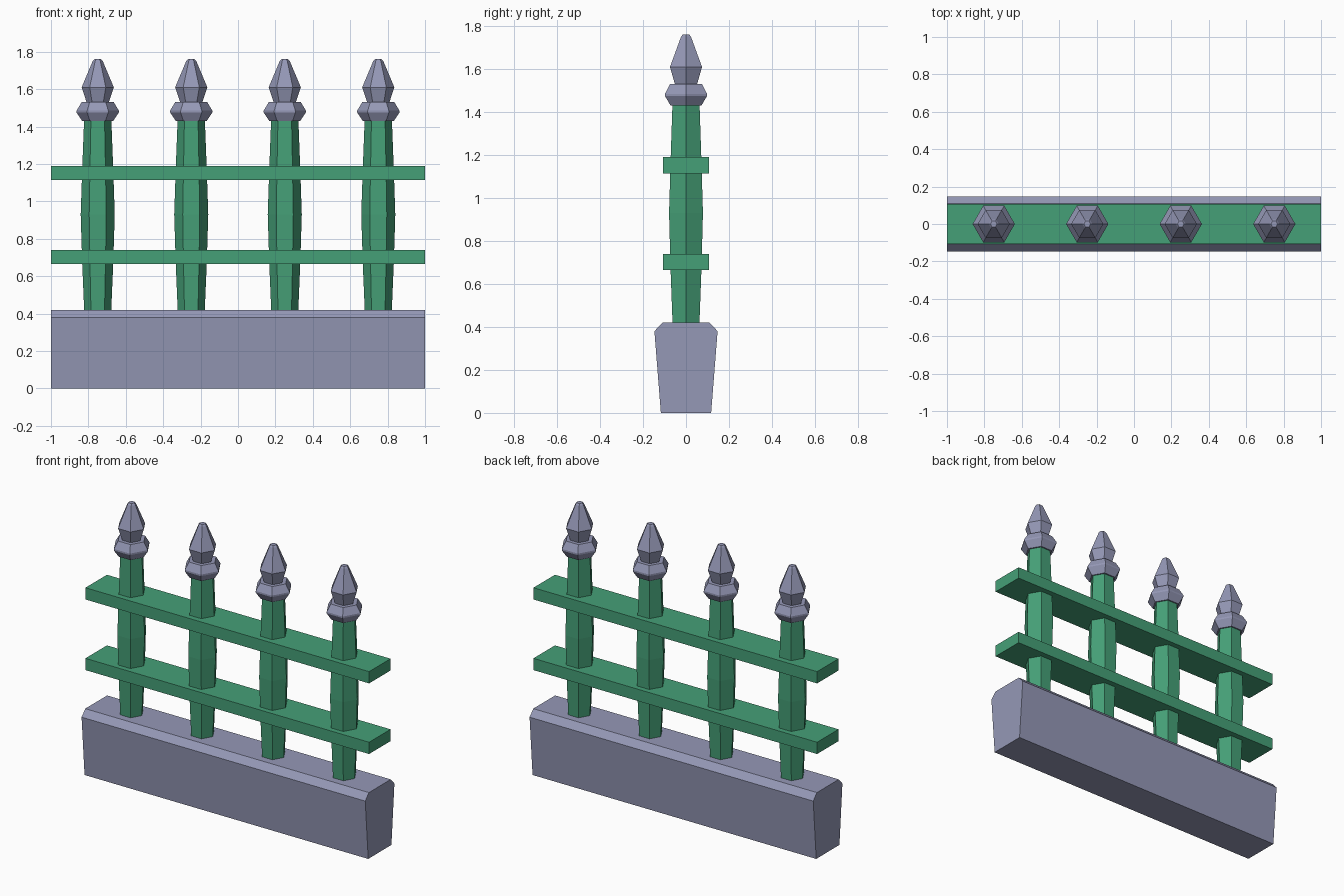
import bpy, bmesh, math

cube = bpy.data.objects.get("Cube")
if cube:
    bpy.data.objects.remove(cube, do_unlink=True)


def material(name, rgb):
    m = bpy.data.materials.new(name)
    m.use_nodes = True
    m.diffuse_color = (*rgb, 1)
    m.node_tree.nodes["Principled BSDF"].inputs["Base Color"].default_value = (*rgb, 1)
    return m


stone = material("lilac_grey_stone", (0.30, 0.315, 0.47))
green = material("green_paint", (0.06, 0.35, 0.185))


def loft(name, rings, mat, location=(0, 0, 0)):
    """Skin a stack of equal-length point rings and cap both ends."""
    bm = bmesh.new()
    loops = [[bm.verts.new(p) for p in ring] for ring in rings]
    for a, b in zip(loops, loops[1:]):
        for i in range(len(a)):
            j = (i + 1) % len(a)
            bm.faces.new((a[i], a[j], b[j], b[i]))
    bm.faces.new(loops[0][::-1])
    bm.faces.new(loops[-1])
    bmesh.ops.recalc_face_normals(bm, faces=bm.faces[:])
    mesh = bpy.data.meshes.new(name)
    bm.to_mesh(mesh)
    bm.free()
    mesh.materials.append(mat)
    obj = bpy.data.objects.new(name, mesh)
    obj.location = location
    bpy.context.collection.objects.link(obj)
    return obj


def hex_turned(name, profile, mat, x):
    """Six-sided turned part from (radius, height) pairs, corners on the x axis."""
    angles = [i * math.pi / 3 for i in range(6)]
    rings = [[(r * math.cos(a), r * math.sin(a), z) for a in angles] for r, z in profile]
    return loft(name, rings, mat, (x, 0, 0))


def beam(name, half_section, mat):
    """Full-length beam from the +y half of its (y, z) section, mirrored to -y."""
    section = half_section + [(-y, z) for y, z in reversed(half_section)]
    return loft(name, [[(x, y, z) for y, z in section] for x in (-1, 1)], mat)


# Stone plinth: flares upward, chamfered along the top
beam("plinth", [(0.117, 0), (0.147, 0.38), (0.11, 0.42)], stone)

# Two rails
for label, z in (("lower", 0.665), ("upper", 1.115)):
    beam(label + "_rail", [(0.108, z), (0.108, z + 0.075)], green)

# Bulging posts with collar and spike
post = [(0.072, 0.41), (0.083, 0.67), (0.091, 0.93), (0.083, 1.17), (0.073, 1.43)]
collar = [(0.083, 1.43), (0.113, 1.475), (0.113, 1.485), (0.086, 1.53)]
spike = [(0.058, 1.525), (0.086, 1.61), (0.027, 1.75), (0.018, 1.76)]
for i in range(4):
    x = -0.75 + 0.5 * i
    hex_turned(f"post_{i + 1}", post, green, x)
    hex_turned(f"collar_{i + 1}", collar, stone, x)
    hex_turned(f"spike_{i + 1}", spike, stone, x)
